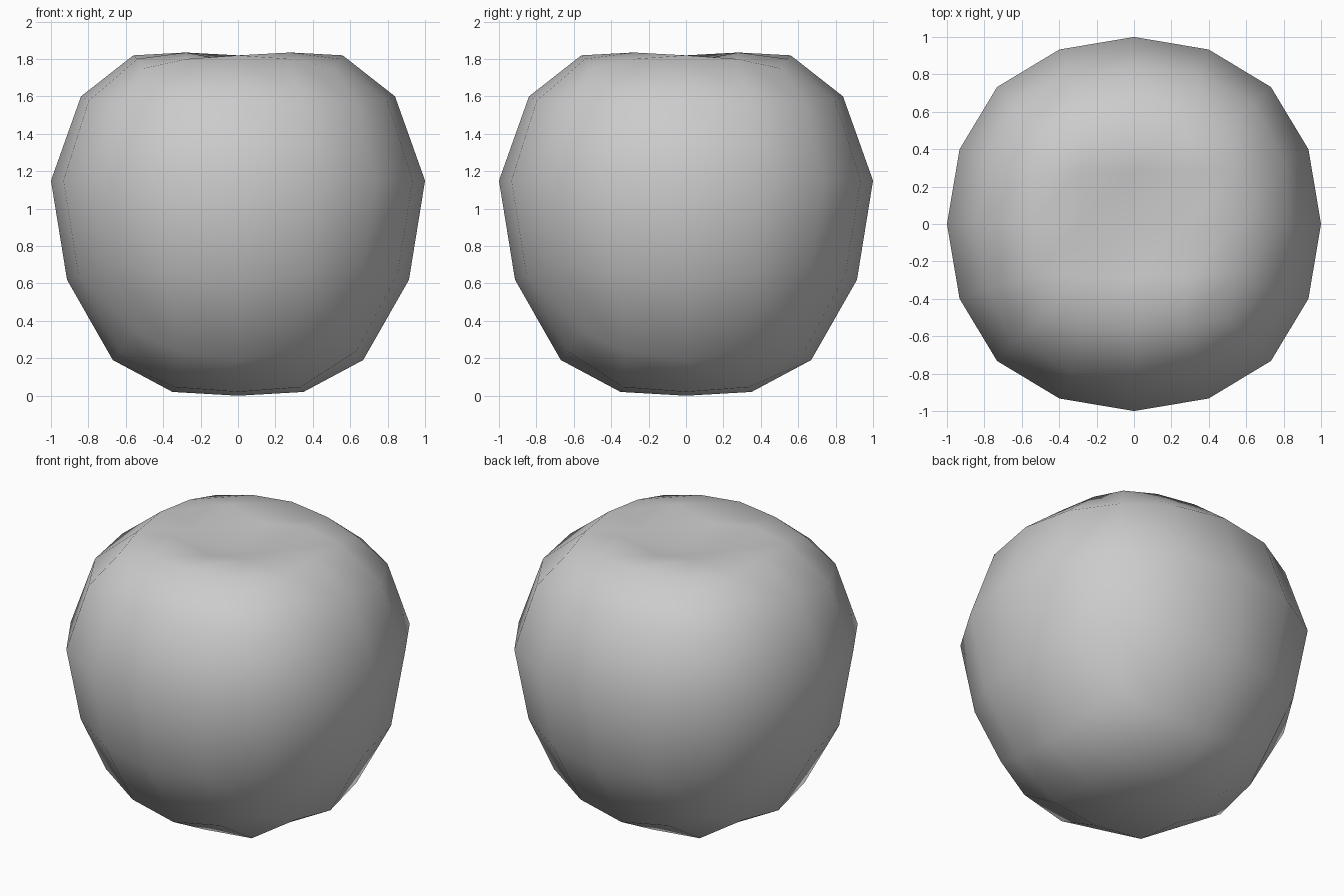
import bpy, bmesh

if "Cube" in bpy.data.objects:
    bpy.data.objects.remove(bpy.data.objects["Cube"])

# twice-subdivided cube: quad sphere with 16 segments round each axis
bpy.ops.mesh.primitive_cube_add(size=2)
body = bpy.context.object
body.name = "fruit_body"
sub = body.modifiers.new("round", 'SUBSURF')
sub.levels = 2
sub.use_limit_surface = False
bpy.ops.object.modifier_apply(modifier="round")

# profile: (height on unit quad sphere, horizontal scale, final height)
PROFILE = [(-1.0, .87, .00), (-.933, .877, .02), (-.87, .90, .045),
           (-.733, .914, .19), (-.68, .93, .24), (-.58, .97, .345),
           (-.399, .98, .62), (-.344, .985, .69), (0.0, 1.0, 1.15),
           (.344, .935, 1.555), (.399, .90, 1.60), (.58, .875, 1.75),
           (.68, .79, 1.80), (.733, .764, 1.82), (.87, .755, 1.835),
           (.933, .70, 1.785), (1.0, .70, 1.73)]


def shape(h):
    h = max(-1.0, min(1.0, h))
    for (h0, s0, z0), (h1, s1, z1) in zip(PROFILE, PROFILE[1:]):
        if h <= h1:
            t = (h - h0) / (h1 - h0)
            return s0 + (s1 - s0) * t, z0 + (z1 - z0) * t


# taper to the base, pull in the shoulders and sink the top dimple
mesh = body.data
r = max(v.co.x for v in mesh.vertices)
for v in mesh.vertices:
    s, z = shape(v.co.z / r)
    v.co = (v.co.x / r * s, v.co.y / r * s, z)

for p in mesh.polygons:
    p.use_smooth = True
mesh.update()
